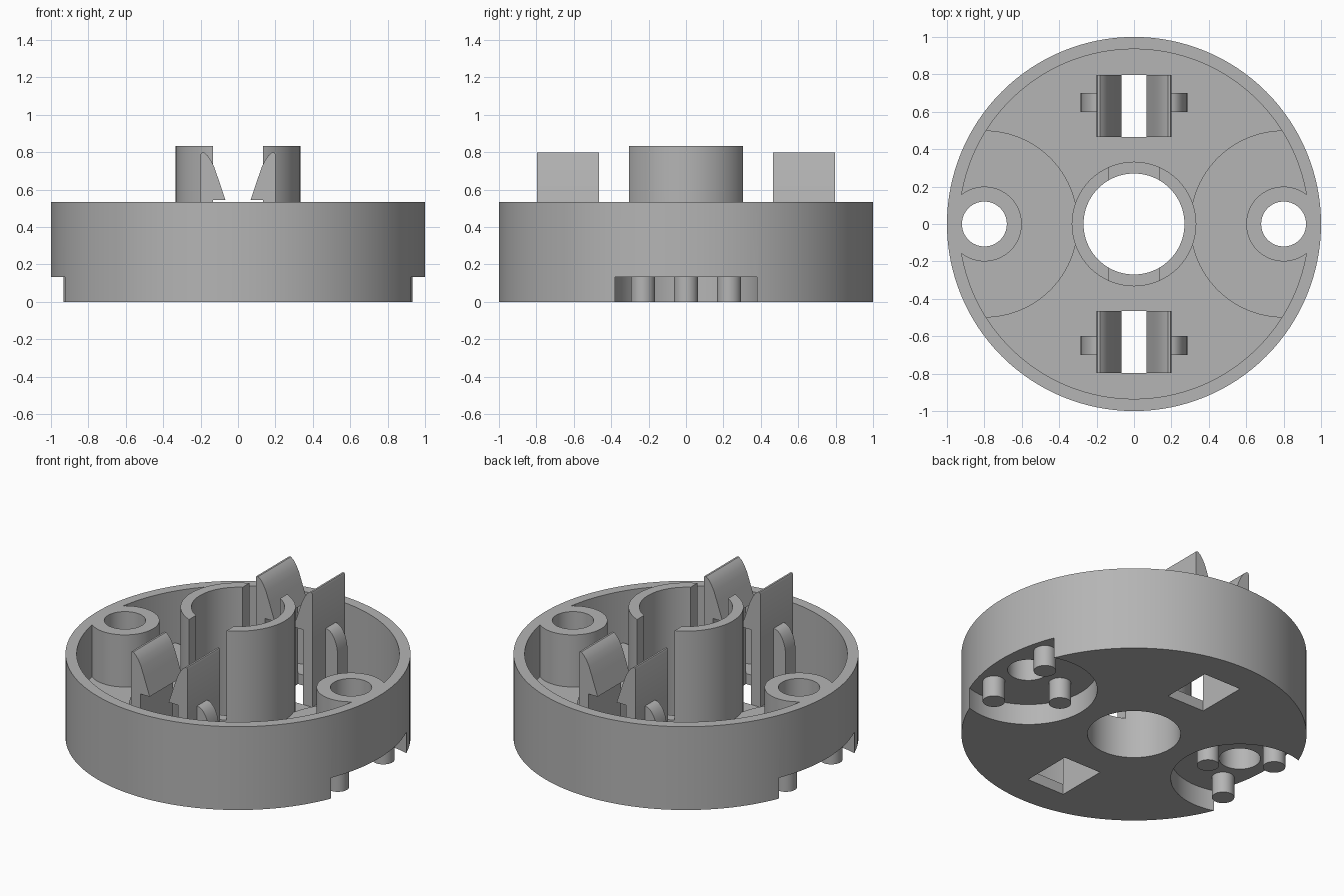
import bpy, bmesh, math
from mathutils import Matrix

if "Cube" in bpy.data.objects:
    bpy.data.objects.remove(bpy.data.objects["Cube"])

grey = bpy.data.materials.new("plain grey")
grey.diffuse_color = (0.46, 0.46, 0.46, 1)
grey.use_nodes = True
grey.node_tree.nodes["Principled BSDF"].inputs["Base Color"].default_value = grey.diffuse_color


def make(name, bm):
    bmesh.ops.recalc_face_normals(bm, faces=bm.faces)
    me = bpy.data.meshes.new(name)
    bm.to_mesh(me)
    bm.free()
    ob = bpy.data.objects.new(name, me)
    bpy.context.collection.objects.link(ob)
    me.materials.append(grey)
    return ob


def cyl(name, r, z0, z1, x=0, y=0, seg=96):
    bm = bmesh.new()
    bmesh.ops.create_cone(bm, cap_ends=True, segments=seg, radius1=r, radius2=r,
                          depth=z1 - z0, matrix=Matrix.Translation((x, y, (z0 + z1) / 2)))
    return make(name, bm)


def box(name, x, y0, y1, z0, z1):
    return prism(name, [(-x, z0), (x, z0), (x, z1), (-x, z1)], y0, y1)


def prism(name, profile, y0, y1):
    # x-z profile extruded along y
    bm = bmesh.new()
    f = bm.faces.new([bm.verts.new((x, y0, z)) for x, z in profile])
    ext = bmesh.ops.extrude_face_region(bm, geom=[f])["geom"]
    bmesh.ops.translate(bm, vec=(0, y1 - y0, 0),
                        verts=[v for v in ext if isinstance(v, bmesh.types.BMVert)])
    return make(name, bm)


def boolean(ob, tool, op="DIFFERENCE"):
    m = ob.modifiers.new("cut", "BOOLEAN")
    m.operation, m.solver, m.object = op, "EXACT", tool
    bpy.context.view_layer.objects.active = ob
    bpy.ops.object.modifier_apply(modifier=m.name)
    bpy.data.objects.remove(tool, do_unlink=True)


def smooth(ob):
    bpy.ops.object.select_all(action="DESELECT")
    ob.select_set(True)
    bpy.context.view_layer.objects.active = ob
    bpy.ops.object.shade_smooth_by_angle(angle=math.radians(30))


RIM, FLOOR, STEP = 0.533, 0.067, 0.133

# Pocket shape: leaves floor, raised pads and screw bosses standing
pocket = cyl("pocket", 0.935, FLOOR, 1.0, seg=128)
for s in (-1, 1):
    boolean(pocket, cyl("pad", 0.5, -0.2, STEP + 0.067, s * 0.8))
    boolean(pocket, cyl("boss", 0.2, -0.3, 1.3, s * 0.8, seg=64))

# Round housing with the central tube
housing = cyl("housing", 1.0, 0, RIM, seg=128)
boolean(housing, pocket)
boolean(housing, cyl("tube", 0.333, 0.03, 0.833), "UNION")
boolean(housing, cyl("bore", 0.27, -0.5, 1.5))
boolean(housing, box("tube_slot", 0.133, -0.4, 0.4, 0.26, 1.2))
for s in (-1, 1):
    boolean(housing, cyl("recess", 0.4, -0.3, STEP, s * 0.8))
    boolean(housing, cyl("screw_hole", 0.12, -0.4, 1.1, s * 0.8, seg=64))
    y0, y1 = sorted((s * 0.465, s * 0.797))
    boolean(housing, box("floor_window", 0.133, y0, y1, -0.3, 0.3))
smooth(housing)

# Snap clip and rib profiles, for the +x side
clip = [(0.2, FLOOR), (0.2, 0.79), (0.195, 0.8), (0.183, 0.8), (0.165, 0.785), (0.145, 0.757),
        (0.127, 0.72), (0.106, 0.66), (0.067, 0.545), (0.133, 0.545), (0.133, FLOOR)]
rib = [(0.2, FLOOR), (0.285, FLOOR), (0.285, 0.36)]
rib += [(0.2 + 0.085 * math.cos(a), 0.36 + 0.16 * math.sin(a))
        for a in (math.pi / 2 * i / 8 for i in range(1, 9))]

for sx, side in ((-1, "left"), (1, "right")):
    for sy, end in ((-1, "front"), (1, "back")):
        mirrored = lambda pts: [(sx * x, z) for x, z in pts]
        smooth(prism(f"snap_clip_{end}_{side}", mirrored(clip), sy * 0.465, sy * 0.797))
        smooth(prism(f"clip_rib_{end}_{side}", mirrored(rib), sy * 0.6, sy * 0.7))
    # Three locating pins in each underside recess
    for i, (x, y) in enumerate(((0.56, 0), (0.867, 0.23), (0.867, -0.23))):
        smooth(cyl(f"locating_pin_{side}_{i + 1}", 0.065, 0, STEP, sx * x, y, seg=40))
